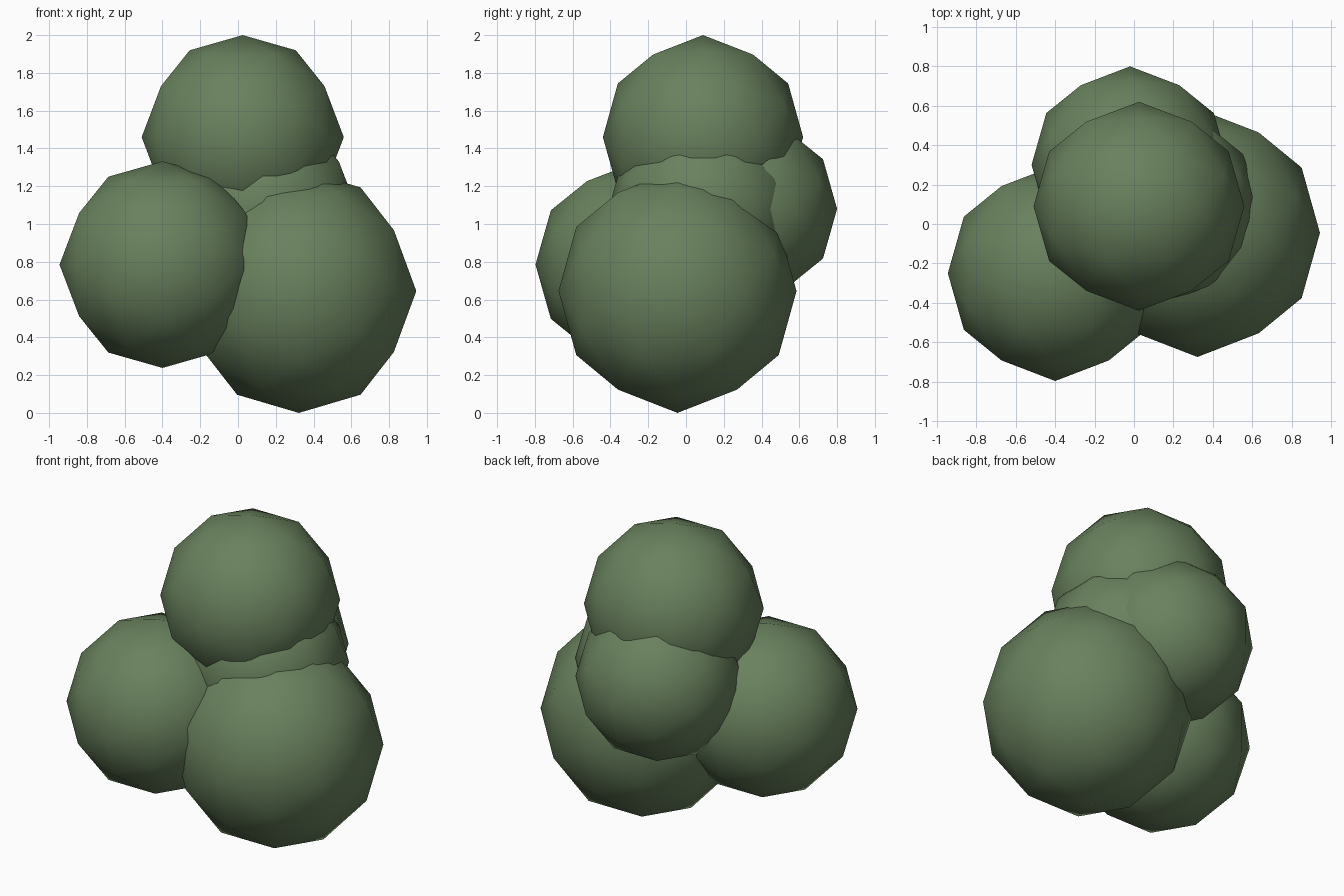
import bpy, bmesh, math
from mathutils import Matrix, Vector

if "Cube" in bpy.data.objects:
    bpy.data.objects.remove(bpy.data.objects["Cube"])

leaf = bpy.data.materials.new("leaf_green")
leaf.diffuse_color = (0.14, 0.22, 0.11, 1)
leaf.use_nodes = True
leaf.node_tree.nodes["Principled BSDF"].inputs["Base Color"].default_value = leaf.diffuse_color

# Icosphere turned so that edge midpoints sit on the x, y and z axes
TURN = Matrix.Rotation(-math.radians(31.717), 4, 'Y')


def clump(name, centre, radii):
    bm = bmesh.new()
    bmesh.ops.create_icosphere(bm, subdivisions=2, radius=1)
    scale = Matrix.Diagonal(Vector((*radii, 1)))
    bm.transform(Matrix.Translation(centre) @ scale @ TURN)
    for f in bm.faces:
        f.smooth = True
    me = bpy.data.meshes.new(name)
    bm.to_mesh(me)
    bm.free()
    me.materials.append(leaf)
    ob = bpy.data.objects.new(name, me)
    bpy.context.collection.objects.link(ob)


# Overlapping foliage clumps
clump("top_clump", (0.025, 0.09, 1.46), (0.535, 0.53, 0.54))
clump("right_clump", (0.322, -0.045, 0.645), (0.622, 0.63, 0.645))
clump("left_clump", (-0.40, -0.25, 0.785), (0.545, 0.547, 0.547))
clump("back_clump", (-0.02, 0.30, 1.08), (0.50, 0.50, 0.50))
clump("middle_clump", (0.13, 0.09, 1.08), (0.50, 0.50, 0.50))
